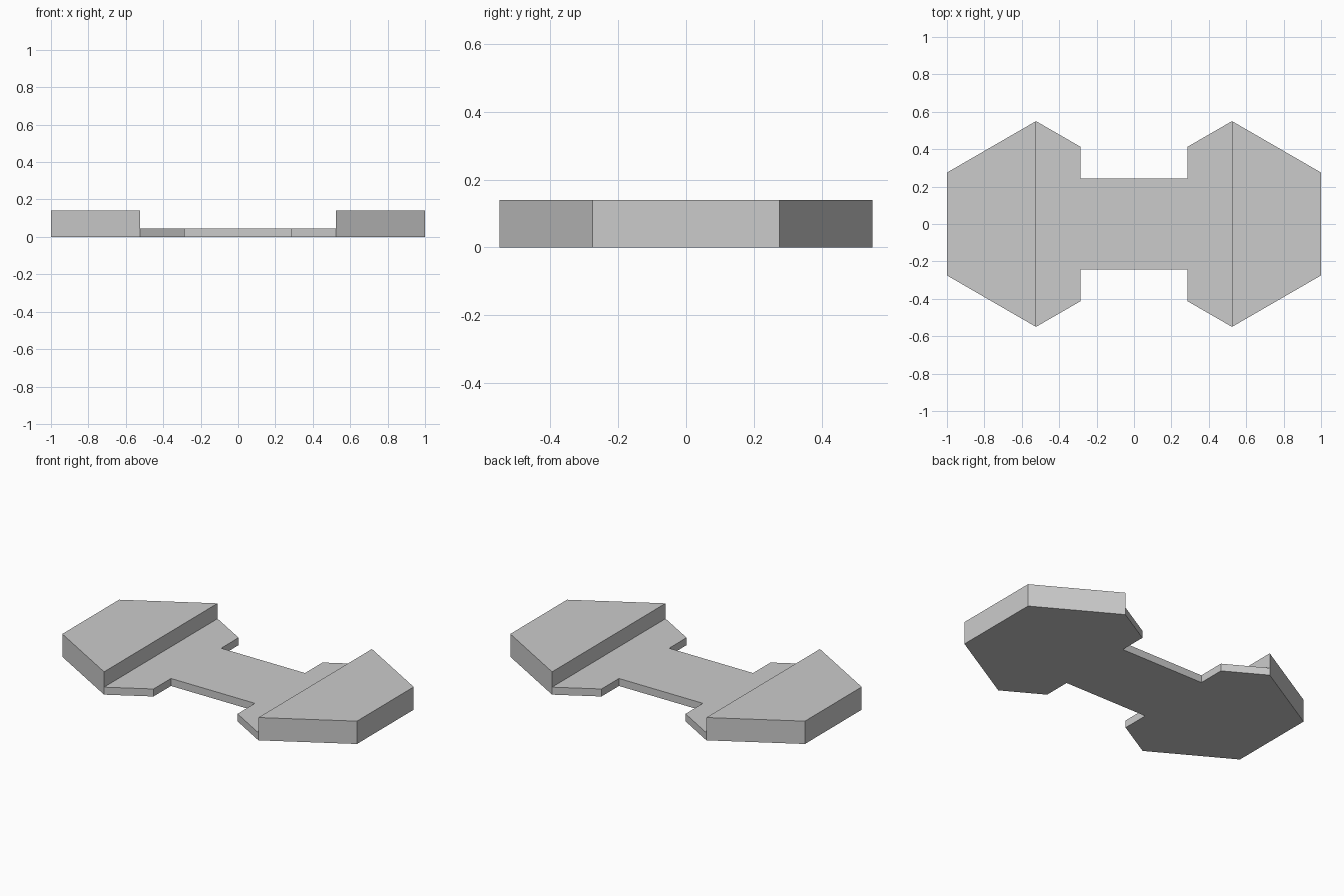
import bpy
import bmesh

cube = bpy.data.objects.get("Cube")
if cube:
    bpy.data.objects.remove(cube, do_unlink=True)

# One plain grey for everything
grey = bpy.data.materials.new("light_grey")
grey.use_nodes = True
colour = (0.6, 0.6, 0.6, 1)
grey.diffuse_color = colour
grey.node_tree.nodes["Principled BSDF"].inputs["Base Color"].default_value = colour

APEX_X, APEX_Y = 0.524, 0.55     # widest corners of the hexagonal ends
END_Y = APEX_Y / 2               # half length of the outer flat side
NECK_X, NECK_Y = 0.285, 0.243    # inner corners of the narrow bridge
SHOULDER_Y = APEX_Y - (APEX_X - NECK_X) * 0.577
DECK_HEIGHT, END_HEIGHT = 0.046, 0.14


def prism(name, outline, height):
    """Extrude a flat outline upwards from the ground."""
    bm = bmesh.new()
    base = bm.faces.new([bm.verts.new((x, y, 0)) for x, y in outline])
    top = bmesh.ops.extrude_face_region(bm, geom=[base], use_keep_orig=True)
    verts = [v for v in top["geom"] if isinstance(v, bmesh.types.BMVert)]
    bmesh.ops.translate(bm, verts=verts, vec=(0, 0, height))
    bmesh.ops.recalc_face_normals(bm, faces=bm.faces)
    mesh = bpy.data.meshes.new(name)
    bm.to_mesh(mesh)
    bm.free()
    mesh.materials.append(grey)
    obj = bpy.data.objects.new(name, mesh)
    bpy.context.collection.objects.link(obj)
    return obj


# Low deck: two half-hexagon shoulders joined by a narrow bridge
quarter = [(APEX_X, APEX_Y), (NECK_X, SHOULDER_Y), (NECK_X, NECK_Y)]
back = quarter + [(-x, y) for x, y in reversed(quarter)]
front = [(-x, -y) for x, y in back]
prism("low_deck", back + front, DECK_HEIGHT)

# Raised half-hexagon blocks at both ends
for name, side in (("left_end_block", 1), ("right_end_block", -1)):
    outline = [(APEX_X, -APEX_Y), (1, -END_Y), (1, END_Y), (APEX_X, APEX_Y)]
    prism(name, [(side * x, y) for x, y in outline], END_HEIGHT)
